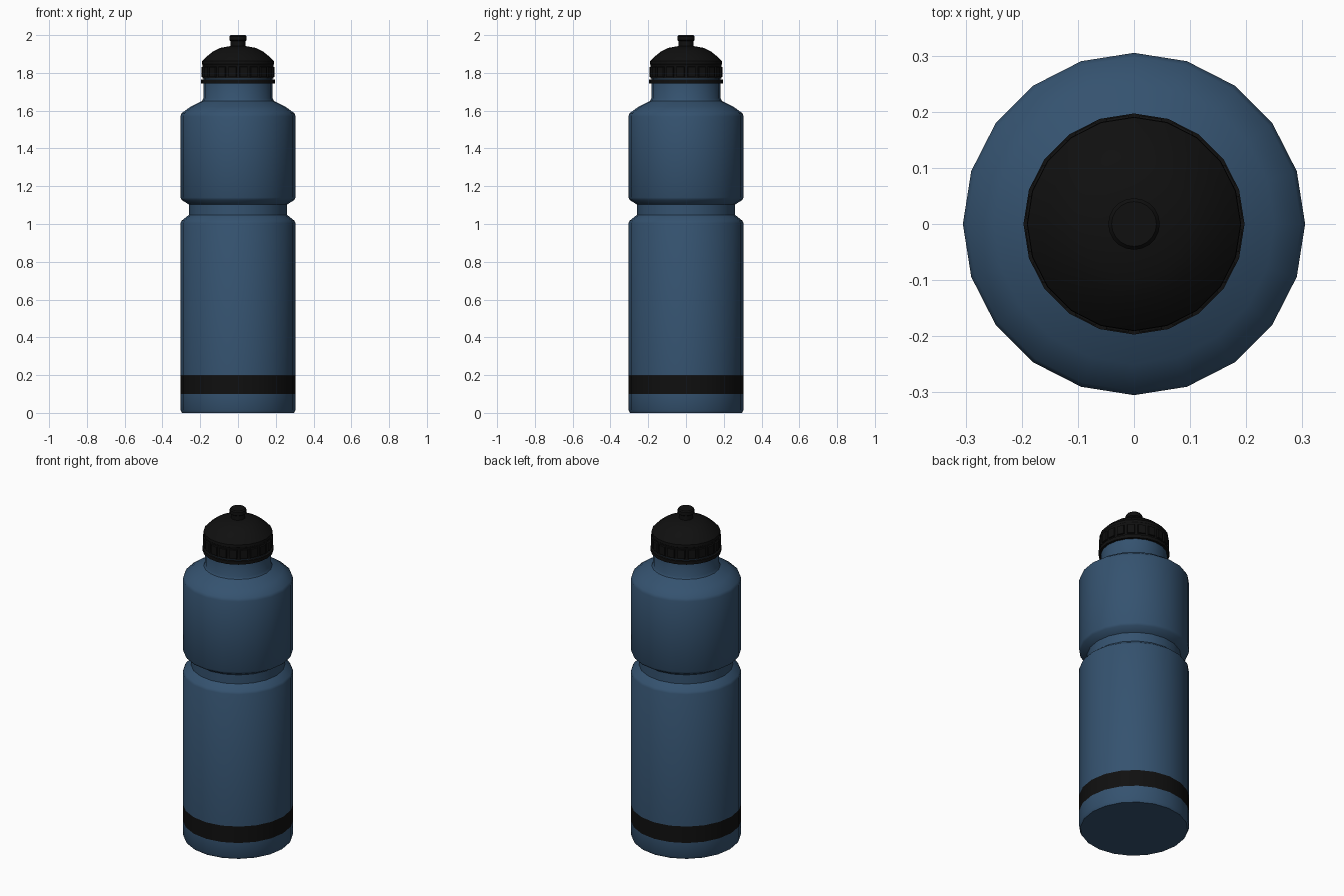
import bpy, bmesh, math

if "Cube" in bpy.data.objects:
    bpy.data.objects.remove(bpy.data.objects["Cube"])

SIDES = 20


def material(name, rgb):
    m = bpy.data.materials.new(name)
    m.diffuse_color = (*rgb, 1)
    m.use_nodes = True
    m.node_tree.nodes["Principled BSDF"].inputs["Base Color"].default_value = m.diffuse_color
    return m


BLUE = material("blue_plastic", (0.035, 0.085, 0.16))
BLACK = material("black_plastic", (0.005, 0.005, 0.005))


def lathe(name, profile, mats, band=None, ribs=None):
    """Revolve (radius, z) points; band = segment in second material, ribs = segment to knurl."""
    bm = bmesh.new()
    rings = [[bm.verts.new((r * math.cos(2 * math.pi * i / SIDES),
                            r * math.sin(2 * math.pi * i / SIDES), z))
              for i in range(SIDES)] for r, z in profile]
    rib_faces = []
    for k, (a, b) in enumerate(zip(rings, rings[1:])):
        for i in range(SIDES):
            j = (i + 1) % SIDES
            f = bm.faces.new((a[i], a[j], b[j], b[i]))
            f.material_index = 1 if k == band else 0
            if k == ribs:
                rib_faces.append(f)
    bm.faces.new(rings[0][::-1])
    bm.faces.new(rings[-1])
    # raised grip rib on every side of the chosen segment
    if rib_faces:
        bm.normal_update()
        bmesh.ops.inset_individual(bm, faces=rib_faces, thickness=0.010)
        bmesh.ops.inset_individual(bm, faces=rib_faces, thickness=0.003, depth=0.008)
    bmesh.ops.recalc_face_normals(bm, faces=bm.faces)
    me = bpy.data.meshes.new(name)
    bm.to_mesh(me)
    bm.free()
    for m in mats:
        me.materials.append(m)
    ob = bpy.data.objects.new(name, me)
    bpy.context.collection.objects.link(ob)
    bpy.ops.object.select_all(action='DESELECT')
    ob.select_set(True)
    bpy.context.view_layer.objects.active = ob
    bpy.ops.object.shade_smooth_by_angle(angle=math.radians(35))
    return ob


# Bottle with coloured band, grip groove, shoulder and neck
lathe("bottle_body", [
    (0.297, 0), (0.305, 0.015), (0.305, 0.10), (0.305, 0.20),
    (0.305, 1.005), (0.298, 1.018), (0.26, 1.048), (0.26, 1.103),
    (0.298, 1.127), (0.305, 1.14), (0.305, 1.57), (0.298, 1.587),
    (0.25, 1.622), (0.19, 1.652), (0.183, 1.665), (0.183, 1.77)],
    [BLUE, BLACK], band=2)

# Thin ring under the cap
lathe("cap_ring", [(0.184, 1.745), (0.197, 1.745), (0.197, 1.765), (0.184, 1.765)], [BLACK])

# Ribbed cap with domed top
lathe("screw_cap", [
    (0.187, 1.77), (0.187, 1.84), (0.191, 1.846), (0.190, 1.862),
    (0.168, 1.885), (0.130, 1.915), (0.095, 1.932), (0.04, 1.942)],
    [BLACK], ribs=0)

# Pull-up drinking spout
lathe("spout", [
    (0.039, 1.93), (0.039, 1.968), (0.046, 1.973), (0.046, 1.993), (0.040, 2.0)],
    [BLACK])
